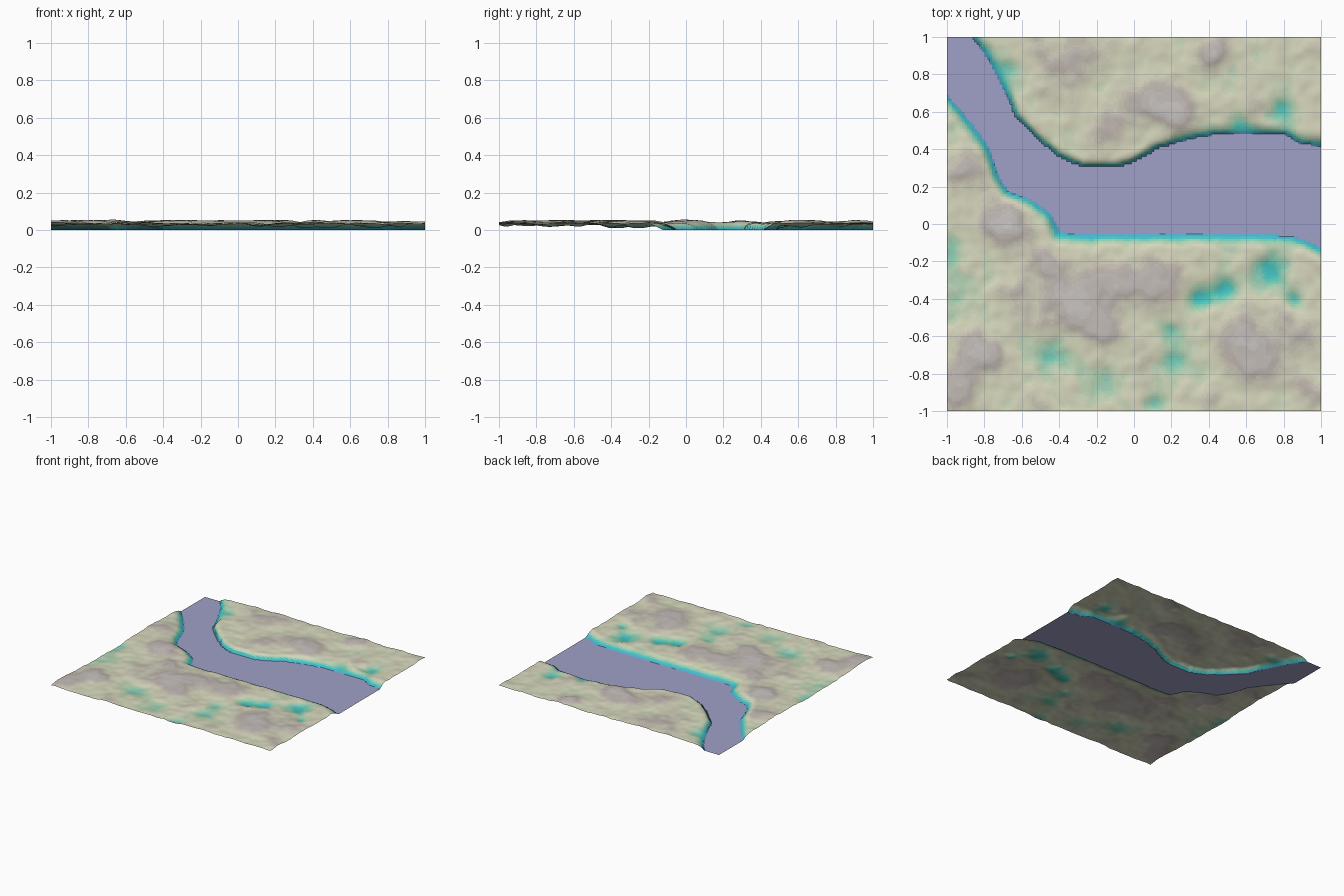
import bpy, bmesh
from mathutils import Vector, noise

if "Cube" in bpy.data.objects:
    bpy.data.objects.remove(bpy.data.objects["Cube"])

N = 150          # grid cells per side
LEVELS = 24      # colour bands by altitude
TOP = 0.06

# river banks, west to east
NORTH = [(-.9, 1.06), (-.86, 1), (-.8, .93), (-.74, .82), (-.68, .7), (-.62, .57), (-.52, .47),
         (-.4, .37), (-.27, .31), (-.1, .31), (0, .34), (.12, .41), (.25, .45), (.4, .48),
         (.6, .49), (.82, .48), (.9, .43), (1.06, .42)]
SOUTH = [(-1.06, .72), (-1, .68), (-.93, .6), (-.85, .5), (-.78, .4), (-.73, .25), (-.68, .17),
         (-.55, .12), (-.45, .05), (-.4, -.05), (-.25, -.065), (.2, -.06), (.6, -.06),
         (.85, -.07), (.95, -.11), (1.06, -.16)]
RIVER = NORTH + SOUTH[::-1] + [(-1.06, 1.06)]

# hills and hollows: x, y, radius, height
HILLS = [(-.7, .01, .13, .027), (-.32, -.42, .17, .024), (-.15, -.56, .1, .013), (-.1, -.3, .12, .015),
         (.12, -.3, .13, .02), (-.5, -.22, .1, .016), (.08, .66, .12, .023), (.25, .61, .1, .018),
         (-.15, .52, .12, .013), (-.4, .8, .12, .014), (-.25, .93, .12, .014), (-.52, .95, .08, .01),
         (.41, .92, .09, .02), (-.9, .28, .1, .017), (-.82, -.7, .12, .023), (-.97, -.87, .12, .016),
         (.57, -.58, .14, .019), (.66, -.74, .12, .016), (.9, -.62, .1, .015), (.8, -.47, .07, .013),
         (.65, .63, .06, .012), (.95, .95, .07, .013), (-.62, -.4, .08, .012), (.38, -.95, .1, .008),
         (.02, -.75, .07, .011), (.93, -.9, .1, .012), (-.5, -.95, .1, .008)]
HOLLOWS = [(.2, -.58, .07, -.014), (.22, -.73, .08, -.014), (.12, -.93, .07, -.012), (.38, -.4, .08, -.022),
           (.5, -.34, .07, -.019), (.72, -.26, .09, -.022), (.86, -.41, .06, -.02), (-.43, -.73, .11, -.015),
           (-.15, -.84, .08, -.014), (-.95, -.35, .1, -.013), (-.98, -.15, .08, -.011),
           (.57, .53, .06, -.018), (.8, .58, .08, -.015), (-.69, .82, .08, -.014)]


def dist(x, y, path):
    """Distance from a point to a bank line."""
    p, best = Vector((x, y)), 9.0
    for a, b in zip(path, path[1:]):
        a, d = Vector(a), Vector(b) - Vector(a)
        t = max(0, min(1, (p - a).dot(d) / d.length_squared))
        best = min(best, (p - a - d * t).length)
    return best


def in_river(x, y):
    inside = False
    for (x1, y1), (x2, y2) in zip(RIVER, RIVER[1:] + RIVER[:1]):
        if (y1 > y) != (y2 > y) and x < x1 + (y - y1) * (x2 - x1) / (y2 - y1):
            inside = not inside
    return inside


def height(x, y):
    if in_river(x, y):
        return 0.0
    z = 0.034
    wx = x + .03 * noise.noise((x * 6, y * 6, 3))
    wy = y + .03 * noise.noise((x * 6, y * 6, 8))
    for hx, hy, r, h in HILLS + HOLLOWS:
        z += h * 2.718 ** (-((wx - hx) ** 2 + (wy - hy) ** 2) / (r * r))
    z += .007 * noise.noise((x * 7, y * 7, 1)) + .005 * noise.noise((x * 16, y * 16, 5))
    if z > .05:
        z = .05 + (z - .05) * .5
    z = max(.008, min(z, .065))
    # steeper cliff along the outside of the bend
    steep = -.65 < x < .2
    north = min(1, (dist(x, y, NORTH) + .012) / (.055 if steep else .085))
    south = min(1, (dist(x, y, SOUTH) + .006) / .085)
    s = min(north, south)
    return z * s * (2 - s)


# altitude colour ramp
RAMP = [(0, (.12, .36, .62)), (.12, (.04, .5, .62)), (.26, (.08, .6, .5)), (.42, (.42, .66, .46)),
        (.56, (.7, .71, .52)), (.66, (.66, .65, .5)), (.8, (.51, .45, .42)), (1, (.67, .66, .66))]


def material(name, rgb):
    m = bpy.data.materials.new(name)
    m.diffuse_color = (*rgb, 1)
    m.use_nodes = True
    m.node_tree.nodes["Principled BSDF"].inputs["Base Color"].default_value = m.diffuse_color
    return m


def ramp(t):
    for (a, ca), (b, cb) in zip(RAMP, RAMP[1:]):
        if t <= b:
            return Vector(ca).lerp(Vector(cb), (t - a) / (b - a))
    return Vector(RAMP[-1][1])


land_mats = [material(f"altitude_{i}", ramp((i + .5) / LEVELS)) for i in range(LEVELS)]
water_mat = material("water", (.35, .35, .58))

coords = [-1 + 2 * i / N for i in range(N + 1)]
Z = [[height(x, y) for x in coords] for y in coords]


def sheet(name, water, mats):
    """Build the water or the land cells of the height grid."""
    bm, cache = bmesh.new(), {}

    def vert(i, j):
        if (i, j) not in cache:
            cache[i, j] = bm.verts.new((coords[i], coords[j], Z[j][i]))
        return cache[i, j]

    for j in range(N):
        for i in range(N):
            cell = [(i, j), (i + 1, j), (i + 1, j + 1), (i, j + 1)]
            zs = [Z[b][a] for a, b in cell]
            if (max(zs) < 1e-6) == water:
                f = bm.faces.new([vert(a, b) for a, b in cell])
                f.smooth = True
                if not water:
                    f.material_index = min(LEVELS - 1, int(sum(zs) / 4 / TOP * LEVELS))
    mesh = bpy.data.meshes.new(name)
    bm.to_mesh(mesh)
    bm.free()
    for m in mats:
        mesh.materials.append(m)
    bpy.context.collection.objects.link(bpy.data.objects.new(name, mesh))


sheet("land", False, land_mats)
sheet("river", True, [water_mat])
